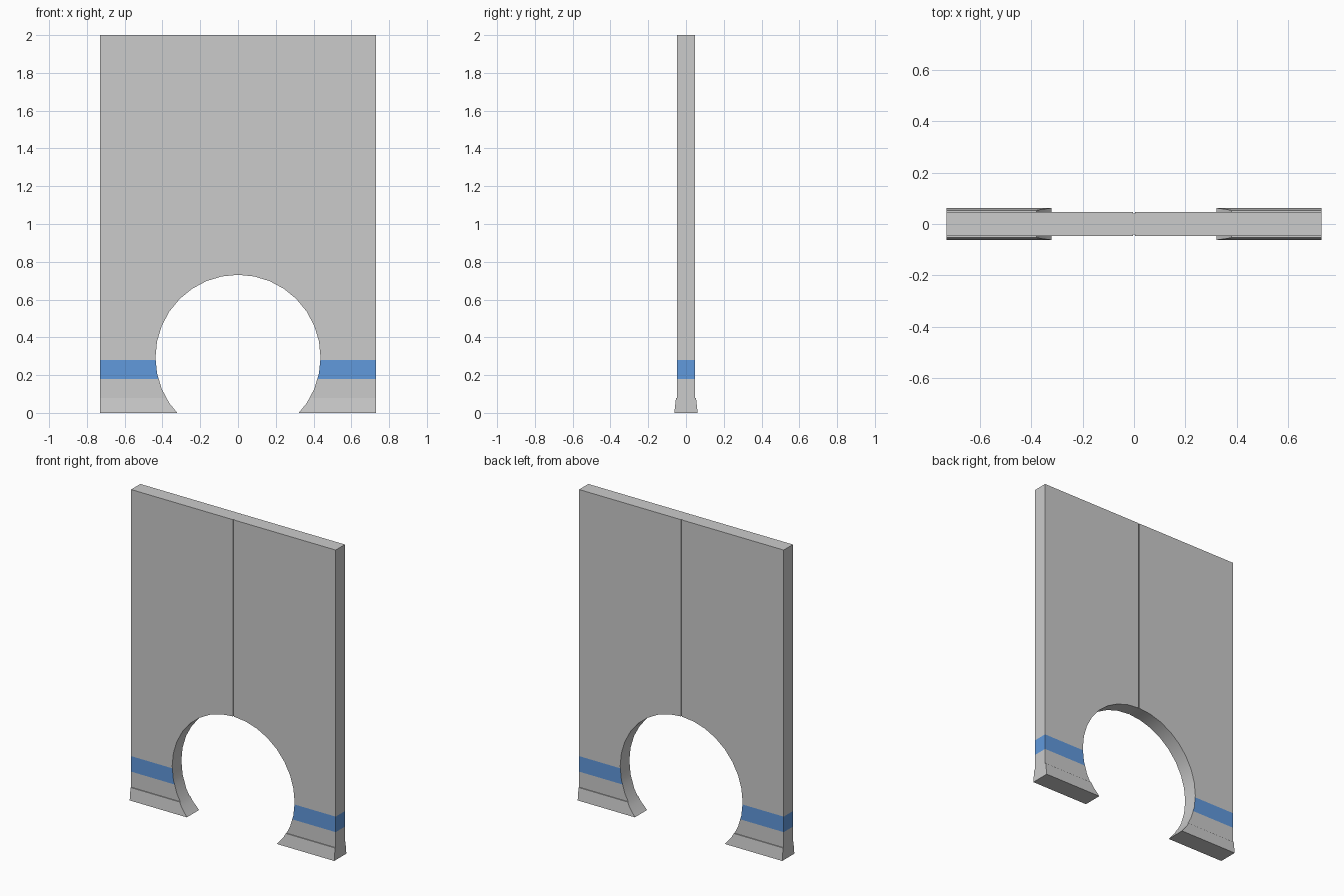
import bpy, bmesh, math

if "Cube" in bpy.data.objects:
    bpy.data.objects.remove(bpy.data.objects["Cube"])

W, T = 0.73, 0.047                 # half width, half thickness
HOLE_Z, HOLE_R = 0.294, 0.437
BAND = (0.18, 0.28)


def link(name, bm):
    mesh = bpy.data.meshes.new(name)
    bm.to_mesh(mesh)
    bm.free()
    ob = bpy.data.objects.new(name, mesh)
    bpy.context.collection.objects.link(ob)
    return ob


def cut(target, cutter):
    cutter.hide_render = True
    mod = target.modifiers.new("cut", 'BOOLEAN')
    mod.operation, mod.solver, mod.object = 'DIFFERENCE', 'EXACT', cutter


# Panel: cross-section with flared foot, extruded along x
half = [(0.062, 0), (0.053, 0.08), (T, 0.08), (T, 2)]
profile = half + [(-y, z) for y, z in reversed(half)]
bm = bmesh.new()
face = bm.faces.new([bm.verts.new((-W, y, z)) for y, z in profile])
ext = bmesh.ops.extrude_face_region(bm, geom=[face])
bmesh.ops.translate(bm, vec=(2 * W, 0, 0),
                    verts=[v for v in ext["geom"] if isinstance(v, bmesh.types.BMVert)])
bmesh.ops.recalc_face_normals(bm, faces=bm.faces)
panel = link("wall_panel", bm)

# Round opening
bpy.ops.mesh.primitive_cylinder_add(vertices=32, radius=HOLE_R, depth=0.5,
                                    location=(0, 0, HOLE_Z), rotation=(math.pi / 2, 0, 0))
hole = bpy.context.object
hole.name = "hole_cutter"
cutters = [hole]

# Centre seam grooves, front and back
for s in (-1, 1):
    bpy.ops.mesh.primitive_cube_add(size=1, location=(0, s * (T + 0.007), 1.35))
    groove = bpy.context.object
    groove.name = "seam_cutter"
    groove.scale = (0.009, 0.026, 1.5)
    cutters.append(groove)

for c in cutters:
    cut(panel, c)
bpy.context.view_layer.update()
baked = bpy.data.meshes.new_from_object(
    panel.evaluated_get(bpy.context.evaluated_depsgraph_get()))
panel.modifiers.clear()
panel.data = baked
panel.data.materials.clear()
for c in cutters:
    bpy.data.objects.remove(c)

# Score the band lines, then split the outer band faces into their own part
bm = bmesh.new()
bm.from_mesh(panel.data)
for z in BAND:
    bmesh.ops.bisect_plane(bm, geom=bm.verts[:] + bm.edges[:] + bm.faces[:],
                           plane_co=(0, 0, z), plane_no=(0, 0, 1))


def in_band(f):
    c = f.calc_center_median()
    outer = abs(f.normal.y) > 0.9 or abs(c.x) > W - 0.01
    return BAND[0] < c.z < BAND[1] and outer


band = bm.copy()
bmesh.ops.delete(band, geom=[f for f in band.faces if not in_band(f)], context='FACES')
bmesh.ops.delete(bm, geom=[f for f in bm.faces if in_band(f)], context='FACES')
bm.to_mesh(panel.data)
bm.free()
stripe = link("blue_stripe", band)

blue = bpy.data.materials.new("blue")
blue.diffuse_color = (0.12, 0.32, 0.72, 1)
blue.use_nodes = True
blue.node_tree.nodes["Principled BSDF"].inputs["Base Color"].default_value = blue.diffuse_color
stripe.data.materials.append(blue)

# Smooth the opening's inner wall only
bpy.ops.object.select_all(action='DESELECT')
panel.select_set(True)
bpy.context.view_layer.objects.active = panel
bpy.ops.object.shade_smooth_by_angle(angle=math.radians(30))
for p in panel.data.polygons:
    if abs(p.normal.y) > 0.9:
        p.use_smooth = False
